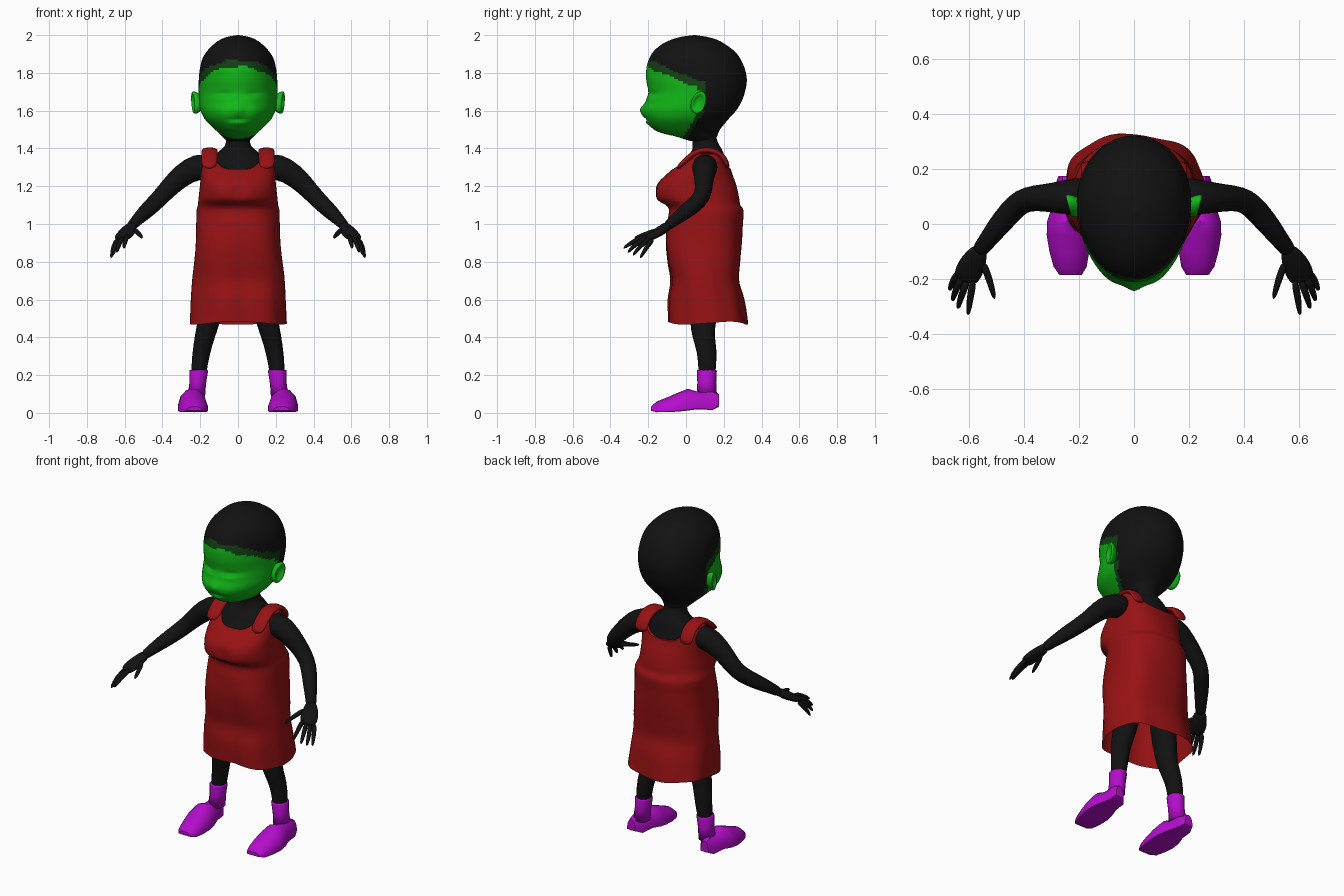
import bpy, bmesh, math
from mathutils import Vector


def material(name, rgb):
    m = bpy.data.materials.new(name)
    m.diffuse_color = (*rgb, 1)
    return m


BLACK = material("black", (0.006, 0.006, 0.006))
GREEN = material("green", (0.006, 0.47, 0.009))
DARK_GREEN = material("dark green", (0.006, 0.05, 0.007))
RED = material("red", (0.31, 0.006, 0.007))
PURPLE = material("purple", (0.46, 0.004, 0.60))


def profile(rows, z):
    """Smooth interpolation of (z, half width, front y, back y) rows."""
    n = len(rows)
    i = 0
    while i < n - 2 and z > rows[i + 1][0]:
        i += 1
    a, b = rows[i], rows[i + 1]
    p, q = rows[max(i - 1, 0)], rows[min(i + 2, n - 1)]
    h = b[0] - a[0]
    t = min(max((z - a[0]) / h, 0), 1)
    out = []
    for k in (1, 2, 3):
        m0 = (b[k] - p[k]) / (b[0] - p[0]) * h
        m1 = (q[k] - a[k]) / (q[0] - a[0]) * h
        out.append((2*t**3 - 3*t*t + 1) * a[k] + (t**3 - 2*t*t + t) * m0
                   + (3*t*t - 2*t**3) * b[k] + (t**3 - t*t) * m1)
    return out


def oval(w, f, b, ang, power=1.0, split=0.5):
    """Point on an oval; angle 0 points to the front."""
    c, s = math.cos(ang), math.sin(ang)
    mid = f + (b - f) * split
    depth = (mid - f) if c > 0 else (b - mid)
    return (w * math.copysign(abs(s) ** power, s),
            mid - depth * math.copysign(abs(c) ** power, c))


def loft(name, rings, mats, caps=(True, True), subsurf=0, sharp=None, rule=None):
    bm = bmesh.new()
    rows = [[bm.verts.new(p) for p in r] for r in rings]
    n = len(rows[0])
    for a, b in zip(rows, rows[1:]):
        for i in range(n):
            j = (i + 1) % n
            bm.faces.new((a[i], a[j], b[j], b[i]))
    if caps[0]:
        bm.faces.new(rows[0][::-1])
    if caps[1]:
        bm.faces.new(rows[-1])
    bmesh.ops.recalc_face_normals(bm, faces=bm.faces)
    for f in bm.faces:
        f.smooth = True
        if rule:
            f.material_index = rule(f.calc_center_median())
    me = bpy.data.meshes.new(name)
    bm.to_mesh(me)
    bm.free()
    for m in mats:
        me.materials.append(m)
    if sharp:
        me.set_sharp_from_angle(angle=math.radians(sharp))
    ob = bpy.data.objects.new(name, me)
    bpy.context.collection.objects.link(ob)
    if subsurf:
        mod = ob.modifiers.new("smooth", 'SUBSURF')
        mod.levels = mod.render_levels = subsurf
    return ob


def tube(name, side, points, mat, up=(0, 0, 1), sides=10, subsurf=1):
    """Tube along (x, y, z, radius u, radius v) points, mirrored by side."""
    pts = [Vector(p[:3]) for p in points]
    rings = []
    for i, p in enumerate(pts):
        d = (pts[min(i + 1, len(pts) - 1)] - pts[max(i - 1, 0)]).normalized()
        u = d.cross(Vector(up)).normalized()
        v = u.cross(d)
        ring = []
        for k in range(sides):
            a = 2 * math.pi * k / sides
            q = p + u * math.cos(a) * points[i][3] + v * math.sin(a) * points[i][4]
            ring.append((q.x * side, q.y, q.z))
        rings.append(ring)
    return loft(name, rings, [mat], subsurf=subsurf)


def bump(x, z, cx, cz, rx, rz):
    return math.exp(-((x - cx) / rx) ** 2 - ((z - cz) / rz) ** 2)


# Head with hair and face colours
HEAD = [(1.44, .06, .02, .155), (1.465, .085, -.06, .165), (1.48, .10, -.125, .17),
        (1.5, .122, -.17, .18), (1.55, .172, -.215, .22), (1.6, .198, -.226, .265),
        (1.65, .206, -.212, .295), (1.7, .208, -.2, .312), (1.76, .208, -.21, .322),
        (1.82, .202, -.21, .312), (1.87, .19, -.197, .29), (1.91, .168, -.175, .262),
        (1.95, .13, -.13, .21), (1.975, .095, -.08, .165), (1.992, .052, -.02, .105),
        (2.0, .004, .04, .05)]
rings = []
for i in range(73):
    z = 1.72 - 0.28 * math.cos(math.pi * i / 72)
    ring = []
    for k in range(72):
        x, y = oval(*profile(HEAD, z), 2 * math.pi * k / 72, split=.55)
        if y < 0:
            y -= .018 * bump(x, z, 0, 1.605, .028, .028)          # nose
            y += .012 * bump(x, z, 0, 1.553, .05, .008)           # mouth line
            y -= .006 * bump(x, z, 0, 1.535, .04, .012)           # lower lip
            for s in (-1, 1):
                y += .014 * bump(x, z, s * .075, 1.688, .042, .010)   # closed eye
                y -= .006 * bump(x, z, s * .075, 1.667, .045, .016)   # lower lid
                y -= .008 * bump(x, z, s * .09, 1.60, .05, .04)       # cheek
        ring.append((x, y, z))
    rings.append(ring)


def head_rule(c):
    wave = .006 * math.sin(c.x * 45)
    back = .07 - max(0, 1.6 - c.z) * .6
    if c.y < back and c.z < 1.745 - .42 * c.y + wave:
        return 1
    if c.y < back + .025 and c.z < 1.79 - .39 * c.y - wave:
        return 2
    return 0


loft("head", rings, [BLACK, GREEN, DARK_GREEN], rule=head_rule)

# Neck and upper chest
BODY = [(1.1, .17, -.05, .24), (1.2, .17, -.09, .24), (1.27, .17, -.07, .225),
        (1.3, .165, -.03, .215), (1.35, .14, .0, .205), (1.385, .1, .03, .195),
        (1.42, .066, .035, .175), (1.46, .066, .03, .16), (1.52, .075, .03, .17)]
loft("neck_and_chest",
     [[(*oval(*profile(BODY, 1.1 + .42 * i / 20), math.pi * k / 16), 1.1 + .42 * i / 20)
       for k in range(32)] for i in range(21)], [BLACK])

# Dress with scooped neckline, bust fold and pleats
DRESS = [(.475, .256, -.095, .325), (.6, .25, -.095, .305), (.7, .245, -.082, .28),
         (.8, .236, -.1, .288), (.9, .226, -.11, .297), (1.0, .22, -.1, .3),
         (1.075, .217, -.088, .302), (1.1, .21, -.105, .285), (1.125, .208, -.15, .282),
         (1.18, .203, -.162, .272), (1.22, .2, -.148, .262), (1.26, .2, -.108, .248),
         (1.3, .198, -.062, .236), (1.34, .196, -.012, .222), (1.375, .188, .02, .205)]
rings = []
for i in range(62):
    t = min(i, 60) / 60
    inset = .9 if i == 61 else 1                   # rolled neckline rim
    ring = []
    for k in range(72):
        a = 2 * math.pi * k / 72
        x0 = .19 * math.sin(a)
        dip = max(0, 1 - (abs(x0) / .135) ** 3) * .08
        low = .475 + .008 * math.cos(3 * a)
        z = low + t * (1.37 - dip - low)
        x, y = oval(*profile(DRESS, z), a, power=.82)
        skirt = max(0, (1.0 - z) / .5)
        fold = 1 + .022 * skirt * math.cos(7 * a + 2) + .012 * math.sin(4 * a + 13 * z) * (z < 1.37)
        fold -= .05 * skirt * bump(x, 0, .03, 0, .035, 1) * (y < 0)
        if y < 0:
            fold -= .06 * bump(x, z, 0, 1.17, .035, .05)   # between the bust
        ring.append((x * inset * min(fold, 1.01), .11 + (y - .11) * fold * inset, z))
    rings.append(ring)
loft("dress", rings, [RED], caps=(False, False), sharp=50)

# Limbs and paired parts
HAND = [("thumb", (.552, -.135, .972), (.525, -.205, .95), (.506, -.278, .925)),
        ("index_finger", (.584, -.20, .942), (.597, -.27, .915), (.605, -.336, .868)),
        ("middle_finger", (.604, -.20, .93), (.63, -.262, .9), (.642, -.312, .845)),
        ("ring_finger", (.622, -.19, .924), (.65, -.238, .89), (.662, -.284, .829)),
        ("little_finger", (.634, -.172, .922), (.66, -.205, .885), (.673, -.245, .815))]
SHOE = [(.175, .222, .275, .035, .10), (.14, .195, .288, .018, .118),
        (.06, .182, .30, .022, .112), (.01, .166, .316, .016, .128),
        (-.04, .16, .318, .010, .108), (-.10, .163, .308, .006, .082),
        (-.155, .172, .293, .005, .06), (-.185, .19, .272, .012, .034)]
SECTION = [(0, 0), (.5, -.03), (1, 0), (1.0, .28), (.92, .65), (.72, .93),
           (.5, 1), (.28, .93), (.08, .65), (0, .28)]

for side, tag in ((-1, "right"), (1, "left")):
    tube(tag + "_strap", side,
         [(.152, -.05, 1.29, .014, .045), (.152, .015, 1.355, .016, .045),
          (.15, .06, 1.385, .017, .045), (.15, .11, 1.393, .017, .045),
          (.15, .165, 1.382, .017, .045), (.152, .205, 1.35, .016, .045),
          (.152, .225, 1.29, .014, .045)], RED, up=(1, 0, 0))
    tube(tag + "_arm", side,
         [(.13, .1, 1.30, .07, .07), (.215, .1, 1.308, .075, .076),
          (.30, .095, 1.257, .056, .064), (.36, .095, 1.197, .05, .055),
          (.41, .085, 1.143, .048, .05), (.45, .045, 1.102, .047, .047),
          (.50, -.015, 1.055, .042, .042), (.545, -.075, 1.01, .032, .03),
          (.57, -.105, .982, .032, .026)], BLACK)
    tube(tag + "_palm", side,
         [(.555, -.085, 1.0, .028, .024), (.575, -.12, .973, .044, .027),
          (.595, -.16, .949, .054, .025), (.612, -.195, .928, .05, .018),
          (.618, -.208, .92, .036, .012)], BLACK)
    for name, a, b, c in HAND:
        tube(f"{tag}_{name}", side, [(*a, .016, .016), (*b, .014, .014), (*c, .009, .009)],
             BLACK, sides=8)
    tube(tag + "_leg", side,
         [(.10, .11, .85, .08, .085), (.125, .10, .65, .075, .085),
          (.155, .09, .48, .062, .075), (.175, .09, .41, .056, .062),
          (.193, .112, .33, .05, .056), (.206, .112, .24, .045, .05),
          (.21, .11, .15, .036, .042)], BLACK, up=(0, 1, 0))
    tube(tag + "_sock", side,
         [(.208, .11, .228, .047, .051), (.208, .11, .222, .049, .053),
          (.213, .11, .16, .044, .05), (.22, .11, .09, .046, .054)],
         PURPLE, up=(0, 1, 0), sides=12, subsurf=0)
    loft(tag + "_shoe",
         [[(side * (x0 + (x1 - x0) * u), y, z0 + (z1 - z0) * v) for u, v in SECTION]
          for y, x0, x1, z0, z1 in SHOE], [PURPLE], sharp=35)
    # Ear: rounded disc with a hollow, tilted outward
    ear = []
    for out, size in ((-.03, .6), (0, .9), (.016, 1), (.026, .9), (.024, .68), (.008, .45)):
        ring = []
        for k in range(16):
            a = math.pi * k / 8
            dy, dz = .042 * size * math.cos(a), .062 * size * math.sin(a)
            ring.append((side * (.214 + out + .25 * dy + .08 * dz), .066 + dy + .2 * dz,
                         1.643 + dz * (1 + .1 * math.cos(a))))
        ear.append(ring)
    loft(tag + "_ear", ear, [GREEN], subsurf=1)
